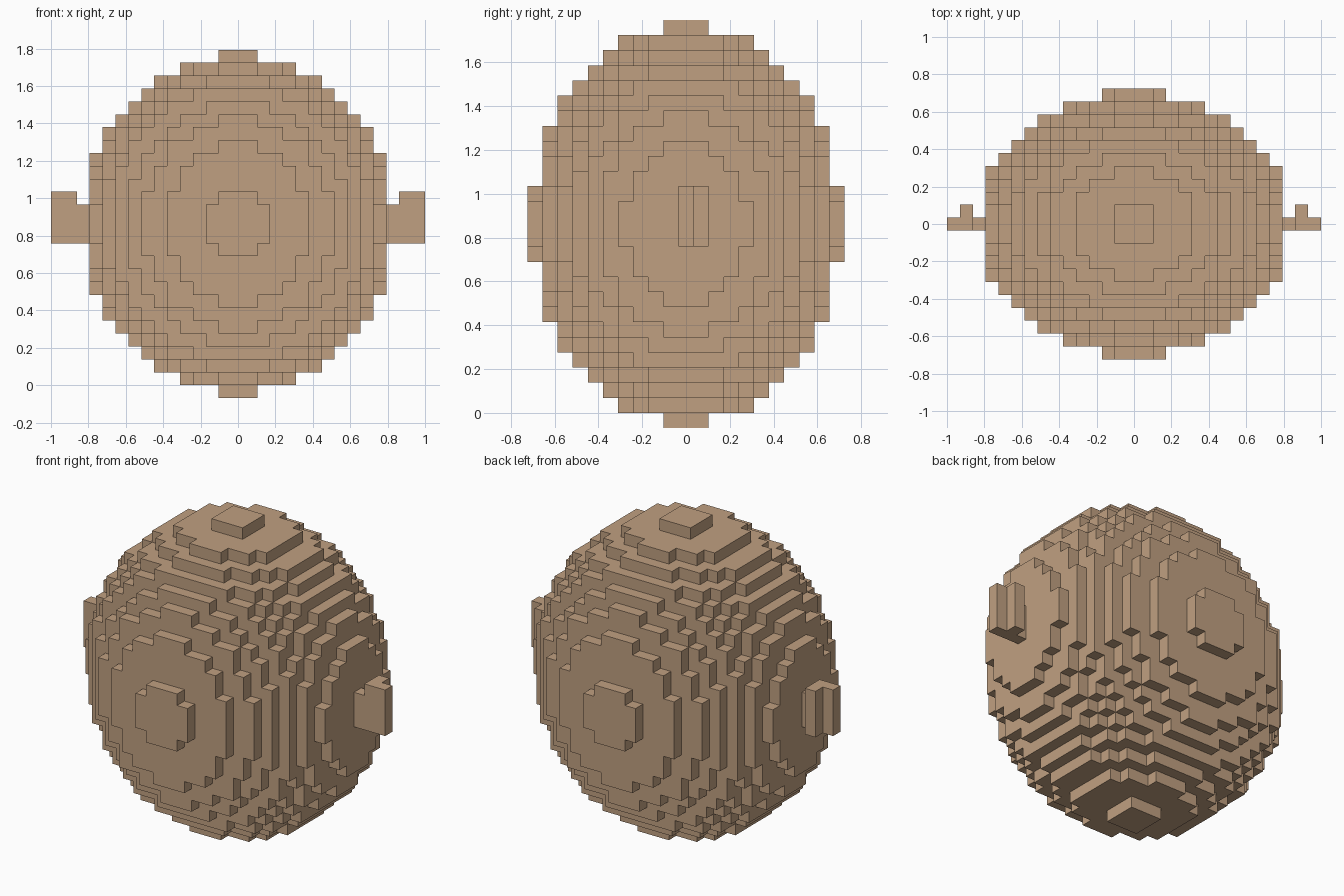
import bpy
import bmesh
from mathutils import Vector

cube = bpy.data.objects.get("Cube")
if cube:
    bpy.data.objects.remove(cube, do_unlink=True)

V = 2 / 29                            # edge of one block
CENTRE = Vector((0, 0, 12.5 * V))     # middle block of the body

tan = bpy.data.materials.new("tan")
tan.use_nodes = True
colour = (0.527, 0.352, 0.220, 1)
tan.diffuse_color = colour
tan.node_tree.nodes["Principled BSDF"].inputs["Base Color"].default_value = colour


def build_blocks(name, cells):
    """Make the outer skin of a set of blocks, with coplanar faces joined."""
    bm = bmesh.new()
    corners = {}

    def corner(p):
        key = tuple(round(2 * c) for c in p)
        if key not in corners:
            corners[key] = bm.verts.new(CENTRE + p * V)
        return corners[key]

    for cell in cells:
        for axis in range(3):
            for sign in (-1, 1):
                n = Vector((0, 0, 0))
                n[axis] = sign
                beside = tuple(c + int(d) for c, d in zip(cell, n))
                if beside in cells:
                    continue
                u = Vector((0, 0, 0))
                u[(axis + 1) % 3] = 1
                w = n.cross(u)
                mid = Vector(cell) + n / 2
                ring = ((-1, -1), (1, -1), (1, 1), (-1, 1))
                bm.faces.new([corner(mid + (u * a + w * b) / 2) for a, b in ring])

    bmesh.ops.dissolve_limit(bm, angle_limit=0.01, verts=bm.verts, edges=bm.edges)
    mesh = bpy.data.meshes.new(name)
    bm.to_mesh(mesh)
    bm.free()
    mesh.materials.append(tan)
    obj = bpy.data.objects.new(name, mesh)
    bpy.context.collection.objects.link(obj)
    return obj


# Stepped egg-shaped body
body = {(i, j, k)
        for i in range(-12, 13) for j in range(-11, 12) for k in range(-13, 14)
        if 0.0069 * i * i + 0.0096 * j * j + 0.0058 * k * k <= 1}
build_blocks("body", body)

# Side knobs: a one-block stalk, an upright plate and a rib behind it
for side, name in ((1, "left_knob"), (-1, "right_knob")):
    knob = {(side * 12, 0, 0)}
    for k in range(-1, 3):
        knob |= {(side * 13, 0, k), (side * 14, 0, k), (side * 13, 1, k)}
    build_blocks(name, knob)
